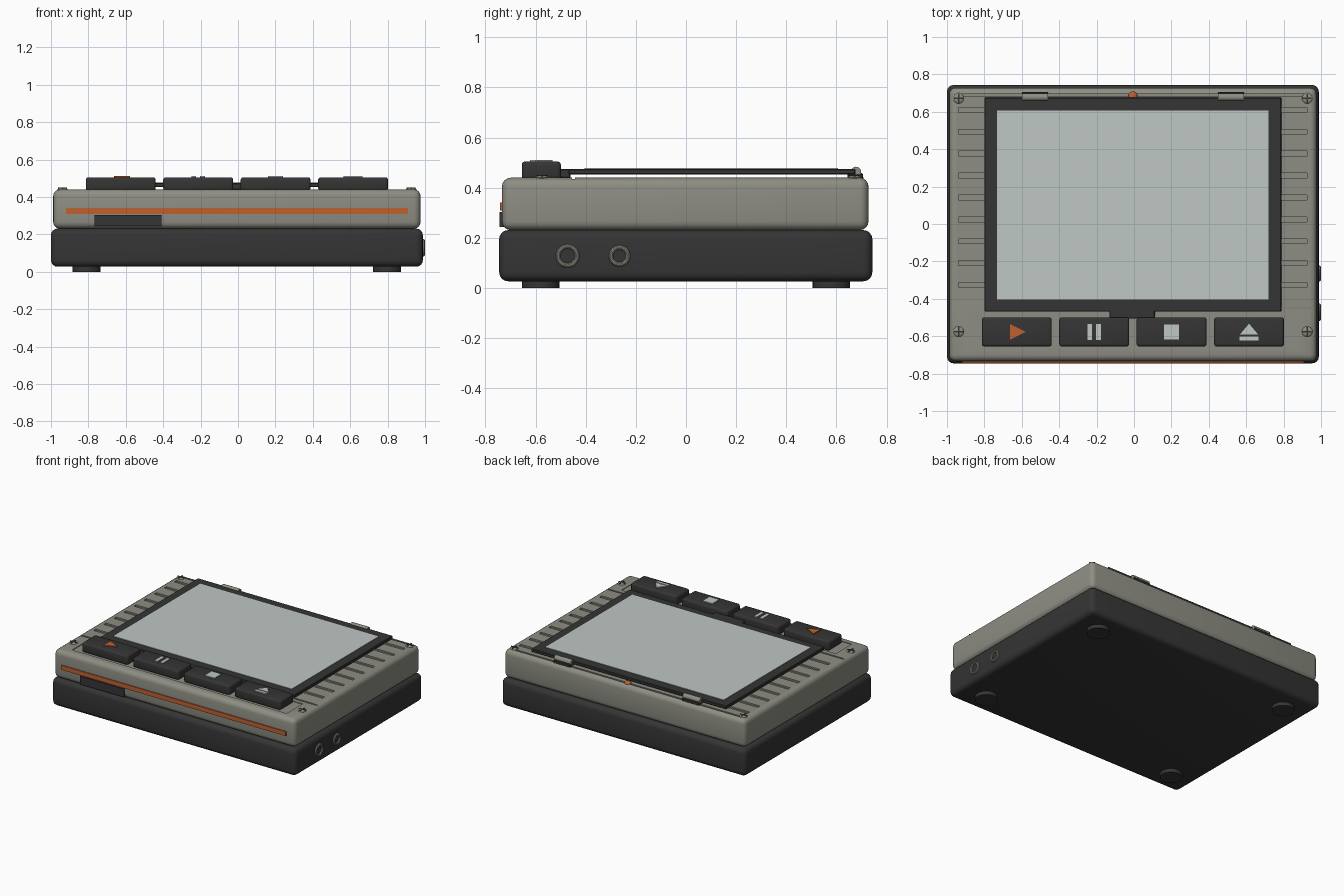
import bpy, bmesh, math
from mathutils import Matrix, Vector

if "Cube" in bpy.data.objects:
    bpy.data.objects.remove(bpy.data.objects["Cube"])


def material(name, rgb):
    m = bpy.data.materials.new(name)
    m.use_nodes = True
    m.diffuse_color = (*rgb, 1)
    m.node_tree.nodes["Principled BSDF"].inputs["Base Color"].default_value = (*rgb, 1)
    return m


grey = material("warm grey plastic", (0.27, 0.27, 0.23))
dark = material("charcoal plastic", (0.035, 0.035, 0.035))
pale = material("pale screen", (0.52, 0.57, 0.55))
orange = material("orange accent", (0.52, 0.12, 0.03))

CX = -0.006  # centre line of the case


def finish(name, bm, mat, smooth=True):
    mesh = bpy.data.meshes.new(name)
    bmesh.ops.recalc_face_normals(bm, faces=bm.faces)
    bm.to_mesh(mesh)
    bm.free()
    mesh.materials.append(mat)
    ob = bpy.data.objects.new(name, mesh)
    bpy.context.collection.objects.link(ob)
    if smooth:
        shade(ob)
    return ob


def activate(ob):
    bpy.ops.object.select_all(action="DESELECT")
    ob.select_set(True)
    bpy.context.view_layer.objects.active = ob


def shade(ob):
    activate(ob)
    bpy.ops.object.shade_smooth_by_angle(angle=math.radians(35))


def add_box(bm, x, y, z):
    """Box between the (low, high) pairs x, y and z."""
    size = Matrix.Diagonal((x[1] - x[0], y[1] - y[0], z[1] - z[0], 1))
    mid = Matrix.Translation((sum(x) / 2, sum(y) / 2, sum(z) / 2))
    bmesh.ops.create_cube(bm, size=1, matrix=mid @ size)


def box(name, x, y, z, mat, bevel=0, segments=3, smooth=True):
    bm = bmesh.new()
    add_box(bm, x, y, z)
    if bevel:
        bmesh.ops.bevel(bm, geom=bm.edges[:], offset=bevel, segments=segments,
                        profile=0.5, affect="EDGES")
    return finish(name, bm, mat, smooth)


def cylinder(name, pos, radius, depth, mat, rot=Matrix(), sides=32):
    bm = bmesh.new()
    bmesh.ops.create_cone(bm, cap_ends=True, segments=sides, radius1=radius, radius2=radius,
                          depth=depth, matrix=Matrix.Translation(pos) @ rot)
    return finish(name, bm, mat)


def dome(name, pos, radius, height, mat):
    bm = bmesh.new()
    bmesh.ops.create_uvsphere(bm, u_segments=24, v_segments=12, radius=1,
                              matrix=Matrix.Translation(pos) @ Matrix.Diagonal((radius, radius, height, 1)))
    return finish(name, bm, mat)


def plate(name, points, z, thick, mat):
    """Flat prism with the outline points."""
    bm = bmesh.new()
    face = bm.faces.new([bm.verts.new((px, py, z)) for px, py in points])
    up = bmesh.ops.extrude_face_region(bm, geom=[face])["geom"]
    bmesh.ops.translate(bm, vec=(0, 0, thick), verts=[v for v in up if isinstance(v, bmesh.types.BMVert)])
    return finish(name, bm, mat, False)


def span(mid, half):
    return (mid - half, mid + half)


# Case halves
box("base", span(CX, 0.994), (-0.745, 0.743), (0.027, 0.231), dark, 0.035, 4)
TOP = 0.44
body = box("upper_body", span(CX, 0.982), (-0.734, 0.728), (0.231, TOP), grey, 0.035, 4, False)

# Grooves, seams and button tray cut into the upper body
bm = bmesh.new()
cut_z = (TOP - 0.01, TOP + 0.05)
for i in range(9):
    y = span(0.61 - 0.117 * i, 0.013)
    for side in (-1, 1):
        add_box(bm, span(CX + side * 0.845, 0.086), y, cut_z)
add_box(bm, span(CX, 0.945), span(0.69, 0.006), cut_z)
add_box(bm, span(CX, 1.05), span(-0.449, 0.006), (TOP - 0.006, TOP + 0.05))
add_box(bm, span(CX, 0.873), (-0.672, -0.487), (TOP - 0.005, TOP + 0.05))
cutter = finish("groove_cutter", bm, grey, False)
cutter.hide_render = True
cut = body.modifiers.new("grooves", "BOOLEAN")
cut.operation = "DIFFERENCE"
cut.solver = "EXACT"
cut.object = cutter
activate(body)
bpy.ops.object.modifier_apply(modifier=cut.name)
bpy.data.objects.remove(cutter)
shade(body)

# Feet
for side, sx in (("right", -1), ("left", 1)):
    for end, sy in (("front", -1), ("back", 1)):
        cylinder(f"{end}_{side}_foot", (CX + sx * 0.803, sy * 0.58, 0.016), 0.075, 0.032, dark)

# Screen lid with latch and hinges
box("screen_frame", span(CX, 0.794), (-0.468, 0.676), (0.452, 0.475), dark, 0.004, 1)
box("screen", span(CX, 0.726), (-0.404, 0.607), (0.47, 0.478), pale, smooth=False)
box("lid_latch", span(CX - 0.004, 0.122), (-0.506, -0.46), (0.438, 0.474), dark, 0.004, 1)
for side, sx in (("right", -1), ("left", 1)):
    x = CX + sx * 0.524
    box(f"{side}_hinge_block", span(x, 0.069), (0.645, 0.706), (0.435, 0.458), dark, 0.004, 1)
    cylinder(f"{side}_hinge_barrel", (x, 0.678, 0.464), 0.02, 0.138, grey,
             Matrix.Rotation(math.pi / 2, 4, "Y"), 20)

# Buttons
B_TOP = 0.505
BY = -0.577
centres = [CX + 0.414 * (i - 1.5) for i in range(4)]
for label, x in zip(("play", "pause", "stop", "eject"), centres):
    box(f"{label}_button", span(x, 0.187), span(BY, 0.078), (0.434, B_TOP), dark, 0.014, 3)


# Button symbols
def symbol(name, x, points, mat):
    plate(name, [(x + px, BY + py) for px, py in points], B_TOP - 0.001, 0.007, mat)


def rectangle(x0, x1, y0, y1):
    return [(x0, y0), (x1, y0), (x1, y1), (x0, y1)]


symbol("play_symbol", centres[0], [(-0.037, -0.043), (0.049, 0), (-0.037, 0.043)], orange)
for name, side in (("right", -1), ("left", 1)):
    symbol(f"pause_symbol_{name}", centres[1],
           rectangle(side * 0.023 - 0.0125, side * 0.023 + 0.0125, -0.043, 0.043), pale)
symbol("stop_symbol", centres[2], rectangle(-0.04, 0.04, -0.04, 0.04), pale)
symbol("eject_symbol_arrow", centres[3], [(-0.05, -0.015), (0.05, -0.015), (0, 0.044)], pale)
symbol("eject_symbol_bar", centres[3], rectangle(-0.05, 0.05, -0.046, -0.024), pale)

# Corner screws with cross slots
for side, sx in (("right", -1), ("left", 1)):
    for end, y in (("front", -0.575), ("back", 0.672)):
        pos = Vector((CX + sx * 0.932, y, TOP))
        dome(f"{end}_{side}_screw", pos, 0.028, 0.009, grey)
        for axis, hx, hy in (("across", 0.024, 0.004), ("along", 0.004, 0.024)):
            box(f"{end}_{side}_screw_slot_{axis}", span(pos.x, hx), span(y, hy),
                (TOP + 0.001, TOP + 0.01), dark, smooth=False)

# Indicator light
dome("indicator_light", (CX, 0.684, TOP), 0.024, 0.012, orange)

# Front stripe and card slot
box("front_stripe", span(CX, 0.914), (-0.742, -0.72), (0.31, 0.342), orange, smooth=False)
box("front_slot", (-0.766, -0.408), (-0.743, -0.72), (0.244, 0.304), dark, smooth=False)

# Side sockets
for name, y, radius in (("front", -0.472, 0.038), ("back", -0.265, 0.034)):
    bpy.ops.mesh.primitive_torus_add(location=(0.99, y, 0.128), rotation=(0, math.pi / 2, 0),
                                     major_radius=radius, minor_radius=0.009,
                                     major_segments=32, minor_segments=10)
    ring = bpy.context.object
    ring.name = f"{name}_socket_ring"
    ring.data.materials.append(grey)
    shade(ring)
